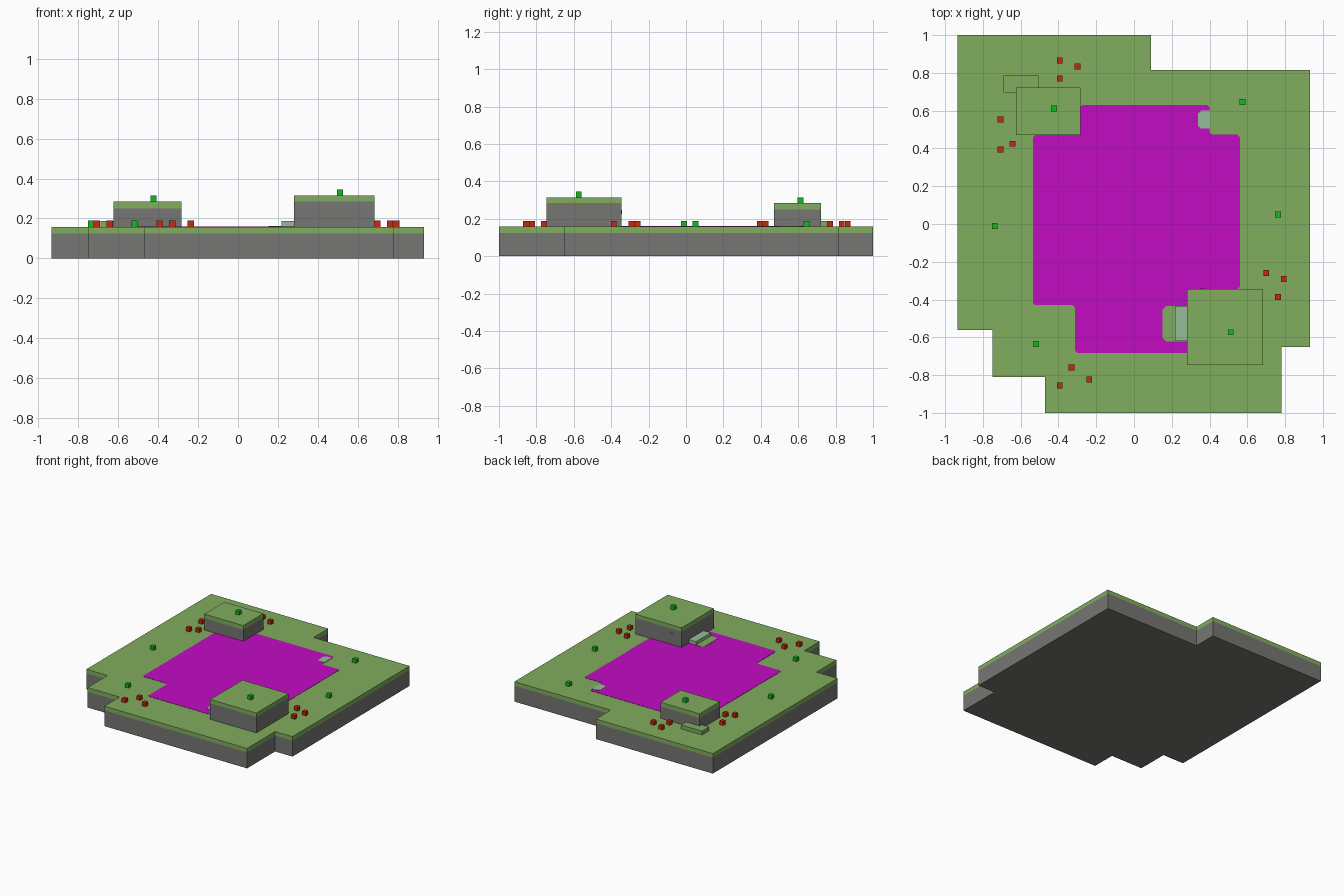
import bpy, bmesh
from mathutils import Vector

if "Cube" in bpy.data.objects:
    bpy.data.objects.remove(bpy.data.objects["Cube"])


def material(name, r, g, b):
    def lin(c):
        c /= 255
        return c / 12.92 if c < 0.04045 else ((c + 0.055) / 1.055) ** 2.4
    m = bpy.data.materials.new(name)
    m.diffuse_color = (lin(r), lin(g), lin(b), 1)
    m.use_nodes = True
    m.node_tree.nodes["Principled BSDF"].inputs["Base Color"].default_value = m.diffuse_color
    return m


GRASS = material("grass green", 128, 173, 94)
ROCK = material("rock grey", 118, 118, 116)
FLOOR = material("magenta", 194, 12, 194)
RED = material("red", 200, 40, 14)
BRIGHT = material("bright green", 18, 186, 28)
PALE = material("pale green", 150, 190, 154)


def prism(name, outline, levels, mats):
    """Stack of layers over one counter-clockwise outline, one material per layer."""
    bm = bmesh.new()
    rings = [[bm.verts.new((x, y, z)) for x, y in outline] for z in levels]
    n = len(outline)
    bm.faces.new(rings[0][::-1]).material_index = 0
    bm.faces.new(rings[-1]).material_index = len(mats) - 1
    for k in range(len(mats)):
        lo, hi = rings[k], rings[k + 1]
        for i in range(n):
            j = (i + 1) % n
            bm.faces.new((lo[i], lo[j], hi[j], hi[i])).material_index = k
    mesh = bpy.data.meshes.new(name)
    bm.to_mesh(mesh)
    bm.free()
    for m in mats:
        mesh.materials.append(m)
    ob = bpy.data.objects.new(name, mesh)
    bpy.context.collection.objects.link(ob)
    return ob


def rect(x0, x1, y0, y1):
    return [(x0, y0), (x1, y0), (x1, y1), (x0, y1)]


def cut_corners(pts, d, only=None):
    """Replace corners of an outline by short chamfers."""
    out = []
    for i, p in enumerate(pts):
        p = Vector(p)
        if only is not None and i not in only:
            out.append(p)
            continue
        for q in (pts[i - 1], pts[(i + 1) % len(pts)]):
            out.append(p + (Vector(q) - p).normalized() * d)
    return [tuple(p) for p in out]


TOP = 0.158

# Stepped ground slab: rock below, grass above
ground = [(-0.935, 1), (-0.935, -0.56), (-0.75, -0.56), (-0.75, -0.81),
          (-0.47, -0.81), (-0.47, -1), (0.78, -1), (0.78, -0.65),
          (0.932, -0.65), (0.932, 0.815), (0.09, 0.815), (0.09, 1)]
prism("ground", ground, (0, 0.125, TOP), (ROCK, GRASS))

# Painted floor area with softened corners
floor = [(-0.285, 0.63), (-0.285, 0.47), (-0.535, 0.47), (-0.535, -0.43),
         (-0.313, -0.43), (-0.313, -0.683), (0.29, -0.683), (0.29, -0.345),
         (0.56, -0.345), (0.56, 0.473), (0.40, 0.473), (0.40, 0.63)]
prism("floor_area", cut_corners(floor, 0.012), (TOP - 0.002, TOP + 0.002), (FLOOR,))

# Patches at the floor edges
prism("pale_patch", cut_corners(rect(0.34, 0.402, 0.505, 0.60), 0.015, (0, 3)),
      (TOP, TOP + 0.004), (PALE,))
prism("grass_patch", cut_corners(rect(0.152, 0.285, -0.622, -0.435), 0.018, (0, 3)),
      (TOP, TOP + 0.004), (GRASS,))

# Raised blocks with grass tops
prism("small_block", rect(-0.625, -0.283, 0.47, 0.722), (TOP, 0.25, 0.284), (ROCK, GRASS))
prism("large_block", rect(0.28, 0.684, -0.747, -0.345), (TOP, 0.284, 0.315), (ROCK, GRASS))
prism("block_stud", rect(0.35, 0.375, -0.35, -0.341), (0.225, 0.248), (ROCK,))

# Steps beside the blocks
prism("small_block_step", rect(-0.69, -0.505, 0.695, 0.785), (TOP, 0.188), (GRASS,))
prism("large_block_step", rect(0.217, 0.28, -0.62, -0.435), (TOP, 0.188), (PALE,))


# Little cubes: green bushes and red flowers
def cube(name, x, y, z, mat):
    h = 0.0155
    prism(name, rect(x - h, x + h, y - h, y + h), (z, z + 2 * h), (mat,))


for x, y, z in [(0.575, 0.645, TOP), (0.762, 0.05, TOP), (-0.737, -0.01, TOP),
                (-0.518, -0.636, TOP), (-0.424, 0.612, 0.284), (0.512, -0.573, 0.315)]:
    cube("bush", x, y, z, BRIGHT)

for x, y in [(-0.393, 0.865), (-0.3, 0.833), (-0.393, 0.77),
             (-0.707, 0.553), (-0.643, 0.425), (-0.707, 0.395),
             (0.70, -0.26), (0.793, -0.292), (0.762, -0.386),
             (-0.33, -0.76), (-0.393, -0.855), (-0.237, -0.824)]:
    cube("flower", x, y, TOP, RED)
